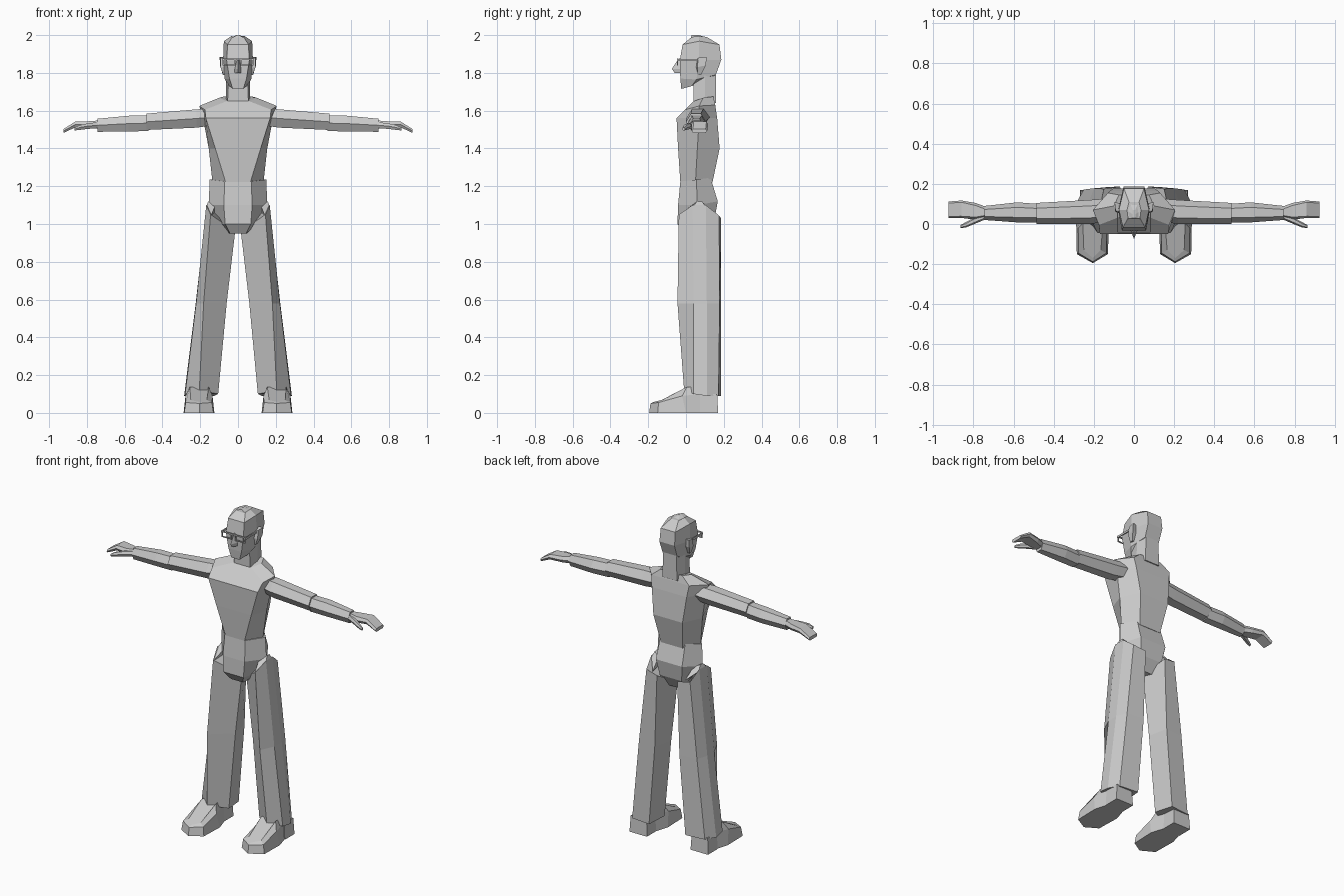
import bpy, bmesh

grey = bpy.data.materials.new("plain_grey")
grey.diffuse_color = (0.6, 0.6, 0.6, 1)


def loft(name, rings, side=1):
    """Skin a stack of equal-length point rings and cap both ends."""
    bm = bmesh.new()
    loops = [[bm.verts.new((x * side, y, z)) for x, y, z in r] for r in rings]
    n = len(loops[0])
    for a, b in zip(loops, loops[1:]):
        for i in range(n):
            j = (i + 1) % n
            bm.faces.new((a[i], a[j], b[j], b[i]))
    bm.faces.new(loops[0])
    bm.faces.new(loops[-1])
    bmesh.ops.recalc_face_normals(bm, faces=bm.faces)
    me = bpy.data.meshes.new(name)
    bm.to_mesh(me)
    bm.free()
    me.materials.append(grey)
    ob = bpy.data.objects.new(name, me)
    bpy.context.collection.objects.link(ob)
    return ob


def sym(*half):
    """Close a half ring of points by mirroring it across x = 0."""
    return list(half) + [(-x, y, z) for x, y, z in reversed(half)]


def level(z, f, s, b):
    """Six-sided ring: front, side and back corners as (x, y)."""
    return sym((*f, z), (*s, z), (*b, z))


def pair(name, rings):
    for label, side in (("left", 1), ("right", -1)):
        loft(label + "_" + name, rings, side)


def quad(x0, x1, y0, y1, z):
    return [(x0, y0, z), (x1, y0, z), (x1, y1, z), (x0, y1, z)]


def box(x0, x1, y0, y1, z0, z1):
    return [quad(x0, x1, y0, y1, z0), quad(x0, x1, y0, y1, z1)]


def arm_ring(x, y0, y1, z0, z1, t=0.25):
    """Six-sided cross-section of an arm, facing along x."""
    d, m = (y1 - y0) * t, (z0 + z1) / 2
    return [(x, y0, m), (x, y0 + d, z1), (x, y1 - d, z1),
            (x, y1, m), (x, y1 - d, z0), (x, y0 + d, z0)]


# Torso with sloping chest and shoulders
loft("torso", [
    level(1.22, (.065, -.03), (.135, .05), (.075, .14)),
    level(1.40, (.12, -.042), (.155, .06), (.10, .178)),
    level(1.56, (.17, -.05), (.185, .07), (.12, .165)),
    sym((.175, -.005, 1.605), (.205, .07, 1.625), (.13, .155, 1.63)),
    sym((.06, .04, 1.65), (.10, .09, 1.668), (.075, .145, 1.675)),
])

# Pelvis with a front panel tapering to the crotch
loft("pelvis", [
    level(.95, (.042, -.01), (.05, .06), (.04, .11)),
    sym((.068, -.045, 1.0), (.10, .06, 1.0), (.075, .15, 1.02)),
    sym((.075, -.042, 1.10), (.155, .06, 1.10), (.09, .168, 1.12)),
    sym((.07, -.03, 1.225), (.15, .055, 1.235), (.085, .13, 1.245)),
])

# Neck
loft("neck", [level(1.64, (.055, .04), (.065, .10), (.05, .16)),
              level(1.82, (.05, .04), (.062, .10), (.045, .16))])

# Head: jaw, cheeks, brow and crown
loft("head", [
    sym((.028, -.025, 1.715), (.045, .03, 1.73), (.045, .06, 1.745)),
    sym((.045, -.03, 1.77), (.07, .055, 1.765), (.05, .158, 1.79)),
    sym((.06, -.033, 1.865), (.079, .07, 1.865), (.052, .187, 1.87)),
    sym((.055, -.018, 1.95), (.075, .07, 1.968), (.05, .177, 1.95)),
    sym((.03, .03, 1.99), (.035, .07, 1.995), (.025, .11, 1.99)),
])
loft("crown_ridge", [level(1.985, (.03, .025), (.04, .07), (.025, .115)),
                     level(2.0, (.006, .03), (.008, .05), (.006, .07))])

# Nose
loft("nose", [
    [(-.02, -.025, 1.80), (0, -.06, 1.80), (.02, -.025, 1.80)],
    [(-.018, -.03, 1.82), (0, -.075, 1.822), (.018, -.03, 1.82)],
    [(-.007, -.028, 1.875), (0, -.04, 1.875), (.007, -.028, 1.875)],
])

# Ears
pair("ear", [
    [(.06, .06, 1.79), (.078, .06, 1.79), (.08, .08, 1.79), (.06, .08, 1.79)],
    [(.06, .05, 1.83), (.093, .06, 1.83), (.096, .105, 1.84), (.06, .10, 1.84)],
    [(.06, .06, 1.875), (.092, .065, 1.88), (.097, .11, 1.885), (.06, .10, 1.885)],
])

# Spectacles: rims, bridge and temples
loft("spectacle_bridge", box(-.02, .02, -.048, -.042, 1.868, 1.876))
pair("upper_rim", box(.014, .08, -.048, -.042, 1.868, 1.876))
pair("lower_rim", box(.016, .076, -.048, -.042, 1.838, 1.844))
pair("inner_rim", box(.013, .018, -.048, -.042, 1.838, 1.876))
pair("outer_rim", box(.075, .081, -.048, -.042, 1.838, 1.876))
pair("temple", box(.079, .085, -.046, .07, 1.862, 1.874))

# Arms
pair("upper_arm", [arm_ring(.15, .01, .125, 1.52, 1.61),
                   arm_ring(.22, .0, .12, 1.51, 1.607),
                   arm_ring(.485, -.0, .105, 1.498, 1.584)])
pair("forearm", [arm_ring(.475, .008, .10, 1.492, 1.576),
                 arm_ring(.58, .008, .108, 1.49, 1.573),
                 arm_ring(.745, .02, .09, 1.488, 1.557)])
pair("hand", [arm_ring(.735, .03, .085, 1.505, 1.548),
              arm_ring(.79, .022, .105, 1.507, 1.544, .15),
              arm_ring(.86, .03, .117, 1.512, 1.543, .1),
              arm_ring(.925, .03, .112, 1.482, 1.502, .1)])
pair("thumb", [arm_ring(.735, .025, .06, 1.508, 1.54),
               arm_ring(.80, -.002, .03, 1.503, 1.532),
               arm_ring(.84, -.018, .008, 1.498, 1.523),
               arm_ring(.865, -.02, -.005, 1.495, 1.51)])

# Flared trouser legs with a front crease
pair("leg", [
    [(.205, -.01, .12), (.28, .04, .10), (.285, .11, .09),
     (.25, .172, .09), (.125, .185, .09), (.105, .06, .10)],
    [(.182, -.045, .58), (.222, .04, .58), (.224, .11, .58),
     (.20, .178, .58), (.085, .186, .58), (.06, .06, .58)],
    [(.145, -.038, 1.05), (.168, .035, 1.10), (.165, .105, 1.10),
     (.15, .175, 1.045), (.07, .186, 1.03), (.015, .06, .96)],
])
# Peaked hip cap
pair("hip_cap", [
    [(.14, -.035, 1.05), (.168, .035, 1.09), (.165, .105, 1.09), (.11, .17, 1.04)],
    [(.12, .04, 1.10), (.158, .06, 1.12), (.156, .085, 1.12), (.12, .10, 1.10)],
])

# Shoes with pointed toe cap and rising instep
pair("shoe", [
    [(.205, -.195, 0), (.285, -.15, 0), (.288, .0, 0), (.265, .08, 0),
     (.15, .08, 0), (.125, .0, 0), (.13, -.15, 0)],
    [(.205, -.188, .05), (.277, -.145, .055), (.278, -.02, .09), (.26, .08, .10),
     (.155, .08, .10), (.135, -.02, .09), (.138, -.145, .055)],
    [(.205, -.17, .058), (.25, -.13, .068), (.255, .005, .138), (.25, .07, .138),
     (.16, .07, .138), (.155, .005, .138), (.165, -.13, .068)],
])
# Heels
pair("heel", [quad(.15, .27, .075, .17, 0), quad(.155, .265, .075, .165, .10)])
